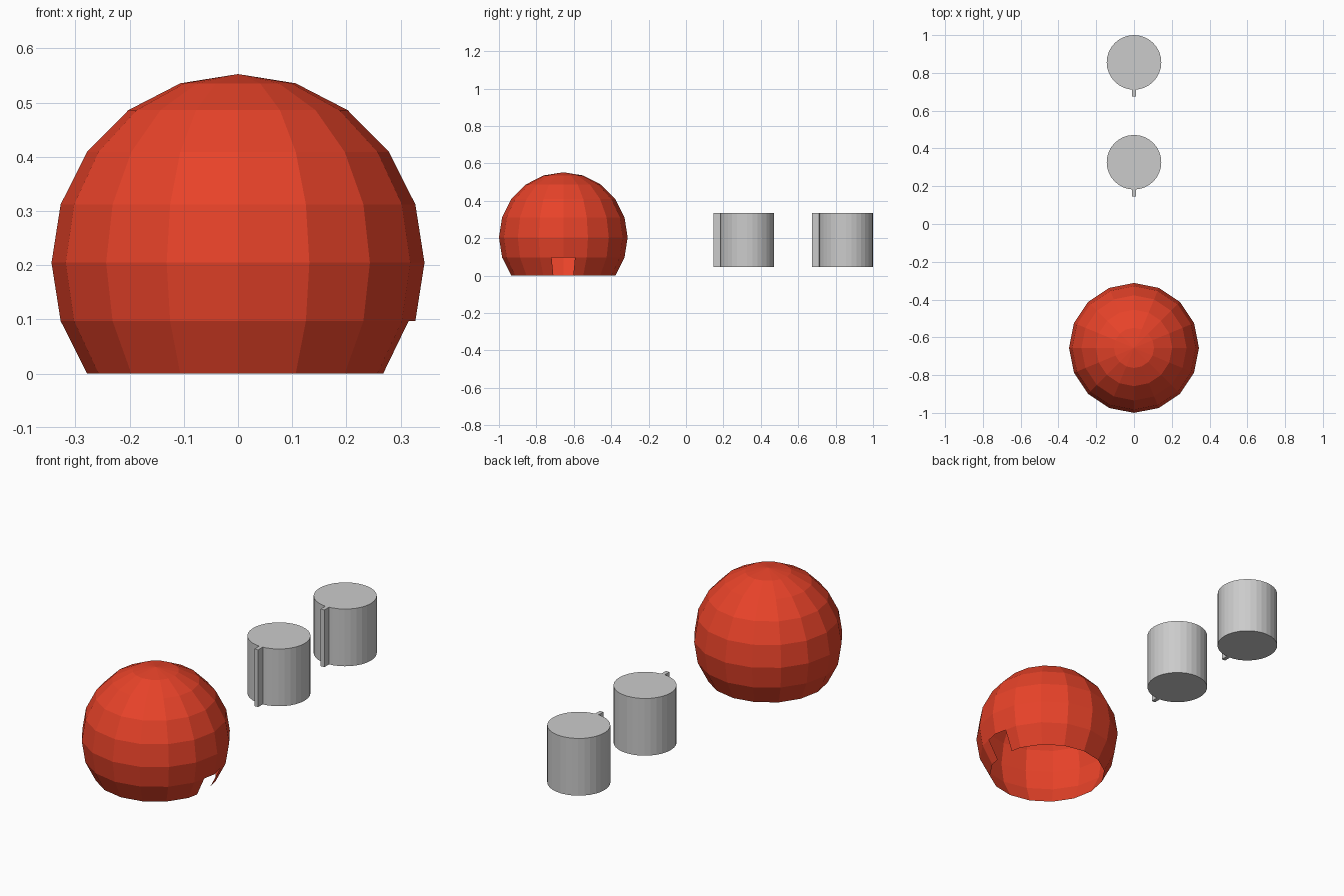
import bpy, bmesh
from math import sin, cos, radians, atan2
from mathutils import Matrix, Vector

if "Cube" in bpy.data.objects:
    bpy.data.objects.remove(bpy.data.objects["Cube"])


def add_object(name, bm):
    mesh = bpy.data.meshes.new(name)
    bm.to_mesh(mesh)
    bm.free()
    obj = bpy.data.objects.new(name, mesh)
    bpy.context.collection.objects.link(obj)
    return obj


# Dome: open single-skin sphere with 16 segments and 10 rings, lower rings removed
bm = bmesh.new()
bmesh.ops.create_uvsphere(bm, u_segments=16, v_segments=10, radius=1)
bmesh.ops.delete(bm, geom=[v for v in bm.verts if v.co.z < -0.7], context='VERTS')

# Doorway on the +x side, half of the two facets in the lowest band
half = radians(11.25)


def door_faces(limit):
    return [f for f in bm.faces if f.calc_center_median().z < -0.35
            and abs(atan2(f.calc_center_median().y, f.calc_center_median().x)) < limit]


for side in (-1, 1):
    faces = door_faces(radians(22.5))
    edges = {e for f in faces for e in f.edges}
    verts = {v for f in faces for v in f.verts}
    bmesh.ops.bisect_plane(bm, geom=faces + list(edges) + list(verts), dist=1e-5,
                           plane_co=Vector((0, 0, 0)),
                           plane_no=Vector((-side * sin(half), cos(half), 0)))
bmesh.ops.delete(bm, geom=door_faces(half * 0.95), context='FACES')

bm.transform(Matrix.Translation((0, -0.656, 0.348 * sin(radians(36))))
             @ Matrix.Diagonal((0.344, 0.344, 0.348, 1)))
dome = add_object("dome", bm)
red = bpy.data.materials.new("dome_red")
red.diffuse_color = (0.8, 0.055, 0.022, 1)
red.use_nodes = True
red.node_tree.nodes["Principled BSDF"].inputs["Base Color"].default_value = red.diffuse_color
dome.data.materials.append(red)


# Drums: 32-sided cylinders, each with a thin full-height rib facing the front
def drum(name, y):
    r, height, z = 0.1445, 0.289, 0.19
    bm = bmesh.new()
    bmesh.ops.create_cone(bm, cap_ends=True, segments=32, radius1=r, radius2=r,
                          depth=height, matrix=Matrix.Translation((0, y, z)))
    add_object(name, bm)
    bm = bmesh.new()
    bmesh.ops.create_cube(bm, size=1, matrix=Matrix.Translation((0, y - 0.1615, z))
                          @ Matrix.Diagonal((0.02, 0.039, height, 1)))
    add_object(name + "_rib", bm)


drum("middle_drum", 0.327)
drum("back_drum", 0.8555)
